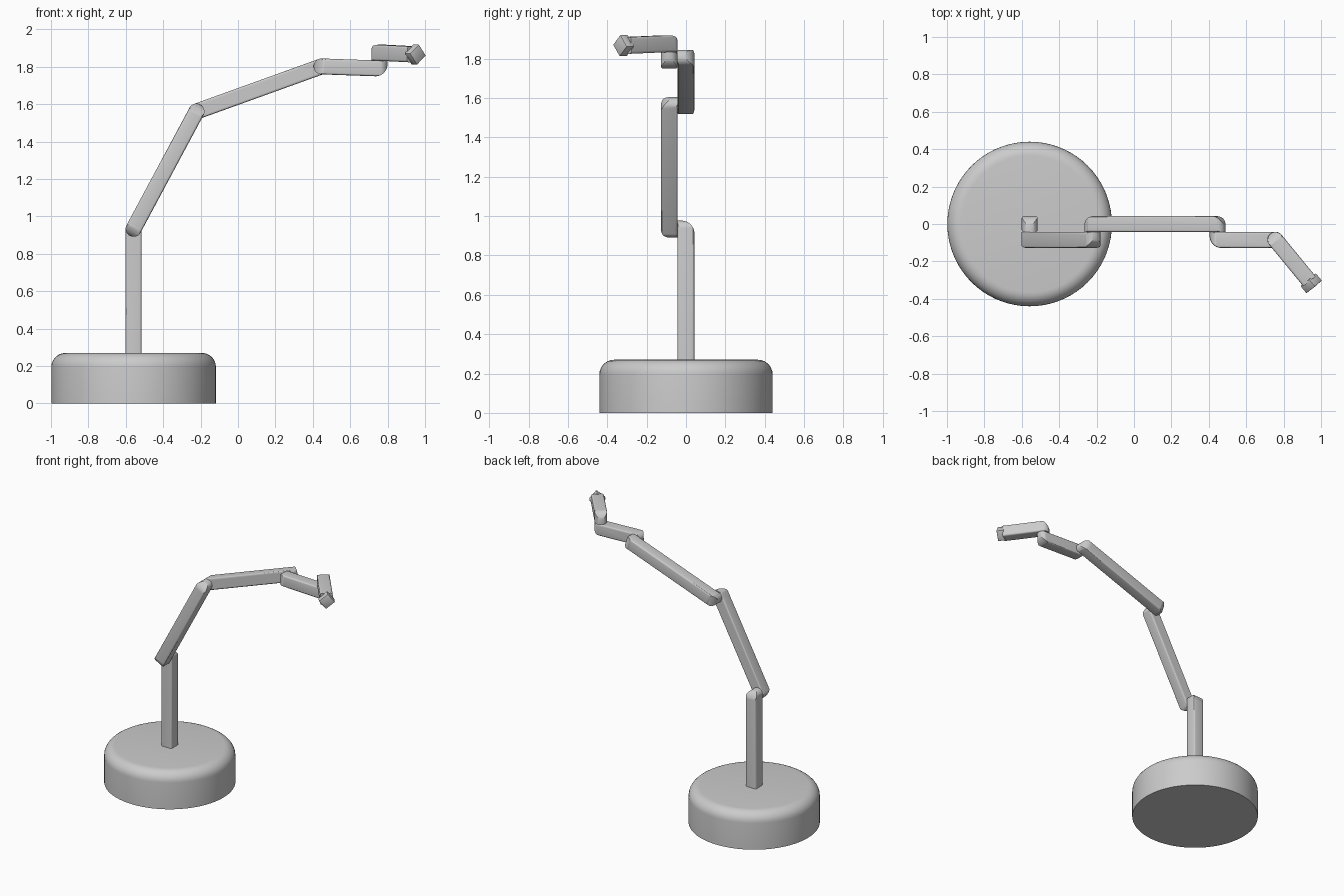
import bpy, bmesh
from math import cos, sin, radians
from mathutils import Matrix, Vector

if "Cube" in bpy.data.objects:
    bpy.data.objects.remove(bpy.data.objects["Cube"])

HW = 0.0425      # half width of the square arm section
ROUND = 0.065    # large rounding on the outer side of a joint
AXES = {'Y': Vector((0, 1, 0)), 'Z': Vector((0, 0, 1))}


def finish(name, bm, matrix=Matrix()):
    bmesh.ops.recalc_face_normals(bm, faces=bm.faces[:])
    me = bpy.data.meshes.new(name)
    bm.to_mesh(me)
    bm.free()
    ob = bpy.data.objects.new(name, me)
    ob.matrix_world = matrix
    bpy.context.collection.objects.link(ob)
    bpy.ops.object.select_all(action='DESELECT')
    ob.select_set(True)
    bpy.context.view_layer.objects.active = ob
    bpy.ops.object.shade_smooth_by_angle(angle=radians(35))
    return ob


def slice_off(bm, co, no):
    """Cut away everything beyond a plane and cap the hole."""
    res = bmesh.ops.bisect_plane(bm, geom=bm.verts[:] + bm.edges[:] + bm.faces[:], dist=1e-6,
                                 plane_co=co, plane_no=no, clear_outer=True)
    edges = [e for e in res['geom_cut'] if isinstance(e, bmesh.types.BMEdge) and e.is_boundary]
    if edges:
        bmesh.ops.edgeloop_fill(bm, edges=edges)


def round_end(bm, x0, out, joint):
    """Round one end; joint is the side facing the neighbour, such as '+Y'."""
    toward = AXES[joint[1]] * (1 if joint[0] == '+' else -1)
    across = AXES['Z' if joint[1] == 'Y' else 'Y']
    x_dir = Vector((out, 0, 0))
    centre = Vector((x0, 0, 0))
    for a in range(-80, 81, 10):          # half circle about the pivot
        n = x_dir * cos(radians(a)) + across * sin(radians(a))
        slice_off(bm, centre + n * HW, n)
    centre += (x_dir - toward) * (HW - ROUND)
    for a in range(10, 81, 10):           # quarter round on the outer side
        n = x_dir * cos(radians(a)) - toward * sin(radians(a))
        slice_off(bm, centre + n * ROUND, n)


def frame(p, d, side):
    x = d.normalized()
    y = (side - x * side.dot(x)).normalized()
    m = Matrix((x, y, x.cross(y))).transposed().to_4x4()
    m.translation = p
    return m


def link(name, p, q, start=None, end=None, side=(0, 1, 0)):
    p, q = Vector(p), Vector(q)
    length = (q - p).length
    lo = -HW - 0.02 if start else 0
    hi = length + (HW + 0.02 if end else 0)
    bm = bmesh.new()
    bmesh.ops.create_cube(bm, size=1)
    bmesh.ops.scale(bm, vec=(hi - lo, 2 * HW, 2 * HW), verts=bm.verts[:])
    bmesh.ops.translate(bm, vec=((hi + lo) / 2, 0, 0), verts=bm.verts[:])
    # soften the four long edges
    long_edges = [e for e in bm.edges if abs(e.verts[0].co.x - e.verts[1].co.x) > 1e-4]
    bmesh.ops.bevel(bm, geom=long_edges, offset=0.012, segments=3, profile=0.5, affect='EDGES')
    if start:
        round_end(bm, 0, -1, start)
    if end:
        round_end(bm, length, 1, end)
    return finish(name, bm, frame(p, q - p, Vector(side)))


# round base with a rounded top rim
bm = bmesh.new()
bmesh.ops.create_cone(bm, cap_ends=True, segments=72, radius1=0.44, radius2=0.44, depth=0.27)
rim = [e for e in bm.edges if all(v.co.z > 0.1 for v in e.verts)]
bmesh.ops.bevel(bm, geom=rim, offset=0.075, segments=7, profile=0.5, affect='EDGES')
finish("base", bm, Matrix.Translation((-0.558, 0, 0.135)))

# arm segments, alternating from side to side at each joint
S = -2 * HW - 0.0005
link("post", (-0.558, 0, 0.265), (-0.558, 0, 0.934), end='-Y')
link("lower_arm", (-0.558, S, 0.934), (-0.222, S, 1.561), '+Y', '+Y')
link("upper_arm", (-0.222, 0, 1.561), (0.447, 0, 1.802), '-Y', '-Y')
link("forearm", (0.447, S, 1.802), (0.756, S, 1.791), '+Y', '+Z')

# wrist sits on top of the forearm and turns towards the front
a, b = Vector((0.757, S, 1.876)), Vector((0.947, -0.317, 1.866))
link("wrist", a, a.lerp(b, 0.95), '-Z', None, side=(0.77, 0.64, 0))

# small square tip, turned an eighth around the wrist axis
bm = bmesh.new()
bmesh.ops.create_cube(bm, size=1)
bmesh.ops.scale(bm, vec=(0.05, 0.078, 0.078), verts=bm.verts[:])
bmesh.ops.bevel(bm, geom=bm.edges[:], offset=0.004, segments=2, profile=0.5, affect='EDGES')
finish("tip", bm, frame(b, b - a, Vector((0.77, 0.64, 0))) @ Matrix.Rotation(radians(40), 4, 'X'))
